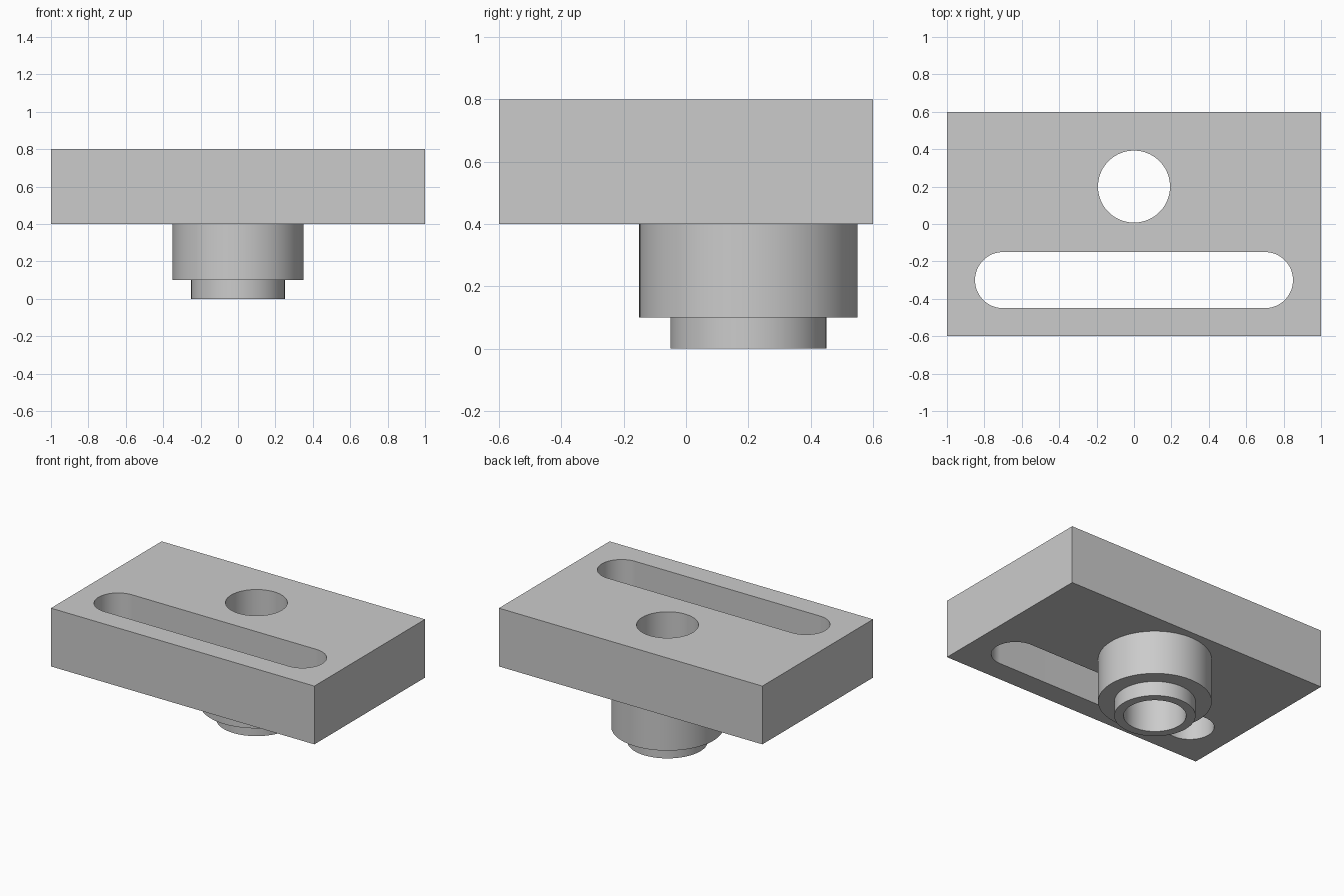
import bpy, bmesh
from math import radians, sin, cos, pi

SIDES = 96
BORE_Y, SLOT_Y = 0.2, -0.3

cube = bpy.data.objects.get("Cube")
if cube:
    bpy.data.objects.remove(cube, do_unlink=True)

grey = bpy.data.materials.new("Machined grey")
grey.use_nodes = True
COLOUR = (0.6, 0.6, 0.6, 1)
grey.diffuse_color = COLOUR
grey.node_tree.nodes["Principled BSDF"].inputs["Base Color"].default_value = COLOUR


def prism(name, outline, z0, z1):
    """Solid made by extruding a flat outline upward."""
    bm = bmesh.new()
    base = bm.faces.new([bm.verts.new((x, y, z0)) for x, y in outline])
    top = bmesh.ops.extrude_face_region(bm, geom=[base], use_keep_orig=True)
    verts = [v for v in top["geom"] if isinstance(v, bmesh.types.BMVert)]
    bmesh.ops.translate(bm, verts=verts, vec=(0, 0, z1 - z0))
    bmesh.ops.recalc_face_normals(bm, faces=bm.faces)
    mesh = bpy.data.meshes.new(name)
    bm.to_mesh(mesh)
    bm.free()
    mesh.materials.append(grey)
    obj = bpy.data.objects.new(name, mesh)
    bpy.context.collection.objects.link(obj)
    return obj


def arc(cx, cy, r, start, sweep, n):
    return [(cx + r * cos(start + sweep * i / n), cy + r * sin(start + sweep * i / n))
            for i in range(n + 1)]


def circle(r):
    return arc(0, BORE_Y, r, 0, 2 * pi, SIDES)[:-1]


def combine(target, tool, operation):
    """Apply a boolean and discard the tool."""
    mod = target.modifiers.new(operation, 'BOOLEAN')
    mod.operation, mod.solver, mod.object = operation, 'EXACT', tool
    bpy.context.view_layer.objects.active = target
    bpy.ops.object.modifier_apply(modifier=mod.name)
    bpy.data.objects.remove(tool, do_unlink=True)


# Rectangular plate with the stepped boss underneath
block = prism("slotted_block", [(-1, -0.6), (1, -0.6), (1, 0.6), (-1, 0.6)], 0.4, 0.8)
combine(block, prism("boss", circle(0.35), 0.1, 0.5), 'UNION')
combine(block, prism("spigot", circle(0.25), 0, 0.2), 'UNION')

# Bore through plate and boss, long rounded slot through the plate
slot = (arc(0.7, SLOT_Y, 0.15, -pi / 2, pi, SIDES // 2)
        + arc(-0.7, SLOT_Y, 0.15, pi / 2, pi, SIDES // 2))
combine(block, prism("bore_cutter", circle(0.1925), -0.1, 0.9), 'DIFFERENCE')
combine(block, prism("slot_cutter", slot, 0.3, 0.9), 'DIFFERENCE')

# Smooth round walls, crisp edges
bpy.ops.object.select_all(action='DESELECT')
block.select_set(True)
bpy.context.view_layer.objects.active = block
bpy.ops.object.shade_smooth_by_angle(angle=radians(30))
